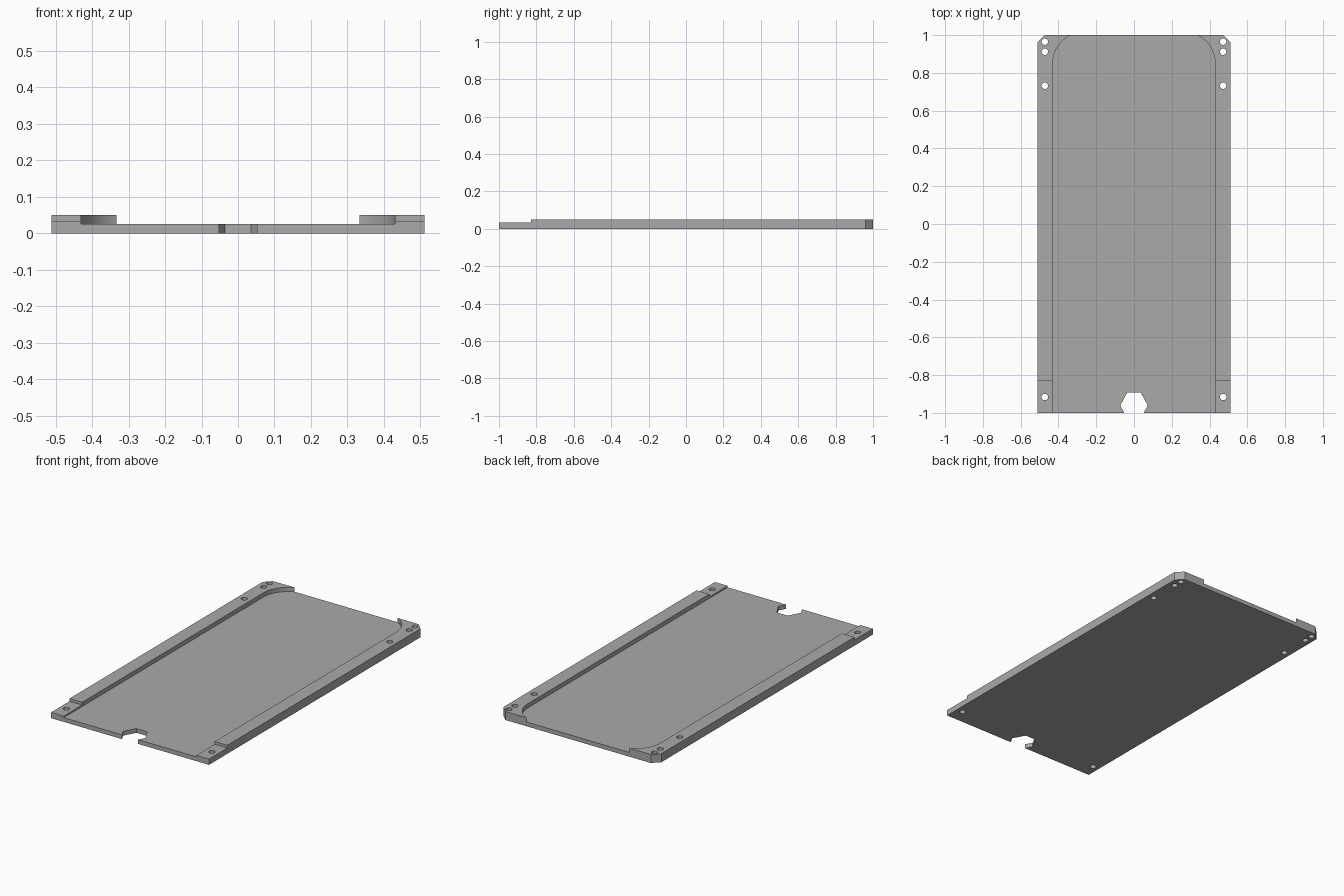
import bpy, bmesh, math

cube = bpy.data.objects.get("Cube")
if cube:
    bpy.data.objects.remove(cube, do_unlink=True)

HALF_W, INNER, TOP, FLOOR, STEP = 0.512, 0.43, 0.05, 0.025, 0.034


def material(name, rgb):
    m = bpy.data.materials.new(name)
    m.use_nodes = True
    m.diffuse_color = (*rgb, 1)
    m.node_tree.nodes["Principled BSDF"].inputs["Base Color"].default_value = (*rgb, 1)
    return m


grey = material("plain grey", (0.4, 0.4, 0.4))


def prism(name, outline, z0, z1):
    """Extrude a flat outline between two heights."""
    bm = bmesh.new()
    face = bm.faces.new([bm.verts.new((x, y, z0)) for x, y in outline])
    new = bmesh.ops.extrude_face_region(bm, geom=[face])["geom"]
    bmesh.ops.translate(bm, vec=(0, 0, z1 - z0),
                        verts=[v for v in new if isinstance(v, bmesh.types.BMVert)])
    bmesh.ops.recalc_face_normals(bm, faces=bm.faces)
    me = bpy.data.meshes.new(name)
    bm.to_mesh(me)
    bm.free()
    me.materials.append(grey)
    ob = bpy.data.objects.new(name, me)
    bpy.context.collection.objects.link(ob)
    return ob


def mirrored(half):
    """Complete an outline from its right half, listed front to back."""
    return half + [(-x, y) for x, y in reversed(half)]


def circle(cx, cy, r, n=24):
    return [(cx + r * math.cos(2 * math.pi * i / n),
             cy + r * math.sin(2 * math.pi * i / n)) for i in range(n)]


# Tray body with clipped back corners
tray = prism("tray", mirrored([(HALF_W, -1), (HALF_W, 0.96), (0.472, 1)]), 0, TOP)

# Shallow pocket with rounded back corners, open at front and back
R, CY = 0.165, 0.85
end = math.asin((1 - CY) / R)
arc = [(INNER - R + R * math.cos(end * i / 16), CY + R * math.sin(end * i / 16))
       for i in range(17)]
cutters = [prism("pocket_cutter",
                 mirrored([(INNER, -1.1)] + arc + [(arc[-1][0], 1.1)]), FLOOR, 0.2)]

# Lowered front ends of both rails
for side in (-1, 1):
    cutters.append(prism("step_cutter", [(side * x, y) for x, y in
                   ((0.4, -1.1), (0.6, -1.1), (0.6, -0.83), (0.4, -0.83))], STEP, 0.2))
    # Screw holes
    for y in (0.965, 0.912, 0.732, -0.916):
        cutters.append(prism("hole_cutter", circle(side * 0.472, y, 0.017), -0.1, 0.2))

# Hexagonal notch in the front edge
cutters.append(prism("notch_cutter", mirrored(
    [(0.034, -1.032), (0.073, -0.961), (0.035, -0.891)]), -0.1, 0.2))

for c in cutters:
    mod = tray.modifiers.new(c.name, "BOOLEAN")
    mod.operation, mod.solver, mod.object = "DIFFERENCE", "EXACT", c
    c.hide_render = True

# Bake the cuts and discard the cutters
bpy.context.view_layer.update()
baked = bpy.data.meshes.new_from_object(
    tray.evaluated_get(bpy.context.evaluated_depsgraph_get()))
tray.modifiers.clear()
tray.data = baked
for c in cutters:
    bpy.data.objects.remove(c, do_unlink=True)

bpy.context.view_layer.objects.active = tray
tray.select_set(True)
bpy.ops.object.shade_smooth_by_angle(angle=math.radians(30))
